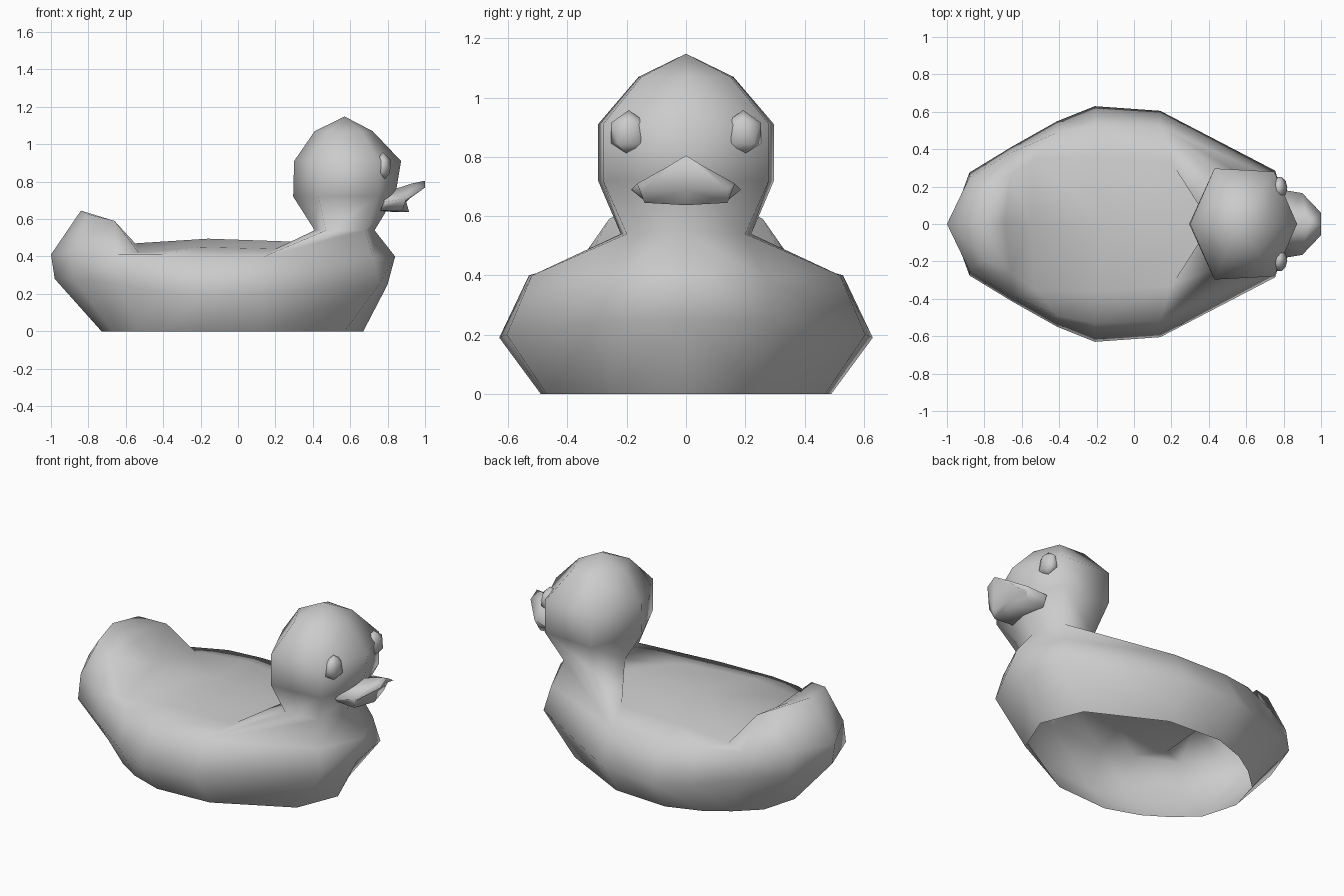
import bpy, bmesh
from mathutils import Matrix

if "Cube" in bpy.data.objects:
    bpy.data.objects.remove(bpy.data.objects["Cube"])


def half_mesh(name, verts, faces):
    """Build the +y half, mirror it across y and shade it smooth."""
    bm = bmesh.new()
    vs = [bm.verts.new(v) for v in verts]
    for f in faces:
        bm.faces.new([vs[i] for i in f])
    geom = bm.verts[:] + bm.edges[:] + bm.faces[:]
    bmesh.ops.mirror(bm, geom=geom, matrix=Matrix(), merge_dist=0.0005, axis='Y')
    bmesh.ops.remove_doubles(bm, verts=bm.verts[:], dist=0.0005)
    bmesh.ops.recalc_face_normals(bm, faces=bm.faces[:])
    me = bpy.data.meshes.new(name)
    bm.to_mesh(me)
    bm.free()
    me.polygons.foreach_set("use_smooth", [True] * len(me.polygons))
    ob = bpy.data.objects.new(name, me)
    bpy.context.collection.objects.link(ob)
    return ob


# Body rings from tail to chest: open base, waist, shoulder, upper rim
base = [(-.73, 0, 0), (-.67, .21, 0), (-.54, .33, 0), (-.40, .42, 0),
        (-.20, .49, 0), (.14, .47, 0), (.57, .25, 0), (.67, 0, 0)]
waist = [(-.98, 0, .28), (-.88, .275, .28), (-.65, .415, .25), (-.41, .55, .21),
         (-.21, .63, .19), (.14, .605, .20), (.755, .285, .25), (.80, 0, .25)]
shoulder = [(-1, 0, .41), (-.88, .25, .42), (-.65, .385, .41), (-.41, .49, .41),
            (-.21, .53, .40), (.14, .52, .40), (.72, .26, .40), (.84, 0, .40)]
rim = [(-.84, 0, .645), (-.80, .19, .625), (-.66, .26, .59), (-.53, .35, .42),
       (-.20, .36, .45), (.20, .33, .44), (.68, .20, .54), (.73, 0, .54)]
verts = base + waist + shoulder + rim
faces = []
for r in range(3):
    for i in range(7):
        if r == 2 and i == 5:
            continue
        a = r * 8 + i
        faces.append((a, a + 1, a + 9, a + 8))

# Back and scooped front of the tail
B = len(verts)
verts += [(-.69, 0, .575), (-.55, 0, .47), (-.16, 0, .495), (.41, 0, .475),
          (.41, 0, .54), (.47, .22, .54)]
T = 24
faces += [(T, T + 1, T + 2, B), (T + 2, T + 3, B + 1, B),
          (T + 3, T + 4, B + 2, B + 1), (T + 4, T + 5, B + 3, B + 2),
          (T + 5, B + 5, B + 4, B + 3), (21, B + 5, T + 5),
          (21, 22, T + 6, B + 5)]

# Six-sided head growing out of the neck
prev = [B + 4, B + 5, T + 6, T + 7]
for z, xb, x1, x2, xf, y1, y2 in [(.72, .295, .43, .75, .84, .297, .28),
                                  (.91, .30, .43, .75, .872, .297, .28),
                                  (1.07, .41, .49, .66, .72, .16, .15)]:
    n = len(verts)
    verts += [(xb, 0, z), (x1, y1, z), (x2, y2, z), (xf, 0, z)]
    for i in range(3):
        faces.append((prev[i], prev[i + 1], n + i + 1, n + i))
    prev = [n, n + 1, n + 2, n + 3]
verts.append((.57, 0, 1.148))
for i in range(3):
    faces.append((prev[i], prev[i + 1], len(verts) - 1))
half_mesh("duck_body", verts, faces)

# Beak: upturned upper bill over a short lower bill
beak = [(.79, 0, .745), (.93, 0, .79), (1, 0, .805), (1, .06, .768),
        (.90, .165, .71), (.78, .185, .69), (.90, 0, .69), (.89, .14, .69),
        (.915, 0, .637), (.88, .14, .645), (.76, .13, .645), (.76, 0, .64)]
half_mesh("beak", beak, [(0, 1, 4, 5), (1, 2, 3, 4), (2, 6, 7, 3), (3, 7, 4),
                         (6, 8, 9, 7), (4, 7, 9), (4, 9, 10, 5), (8, 11, 10, 9)])

# Eyes
for side, label in ((1, "left"), (-1, "right")):
    bpy.ops.mesh.primitive_ico_sphere_add(subdivisions=1, radius=1,
                                          location=(.775, side * .193, .88))
    eye = bpy.context.object
    eye.name = label + "_eye"
    eye.scale = (.05, .07, .078)
    bpy.ops.object.shade_smooth()
